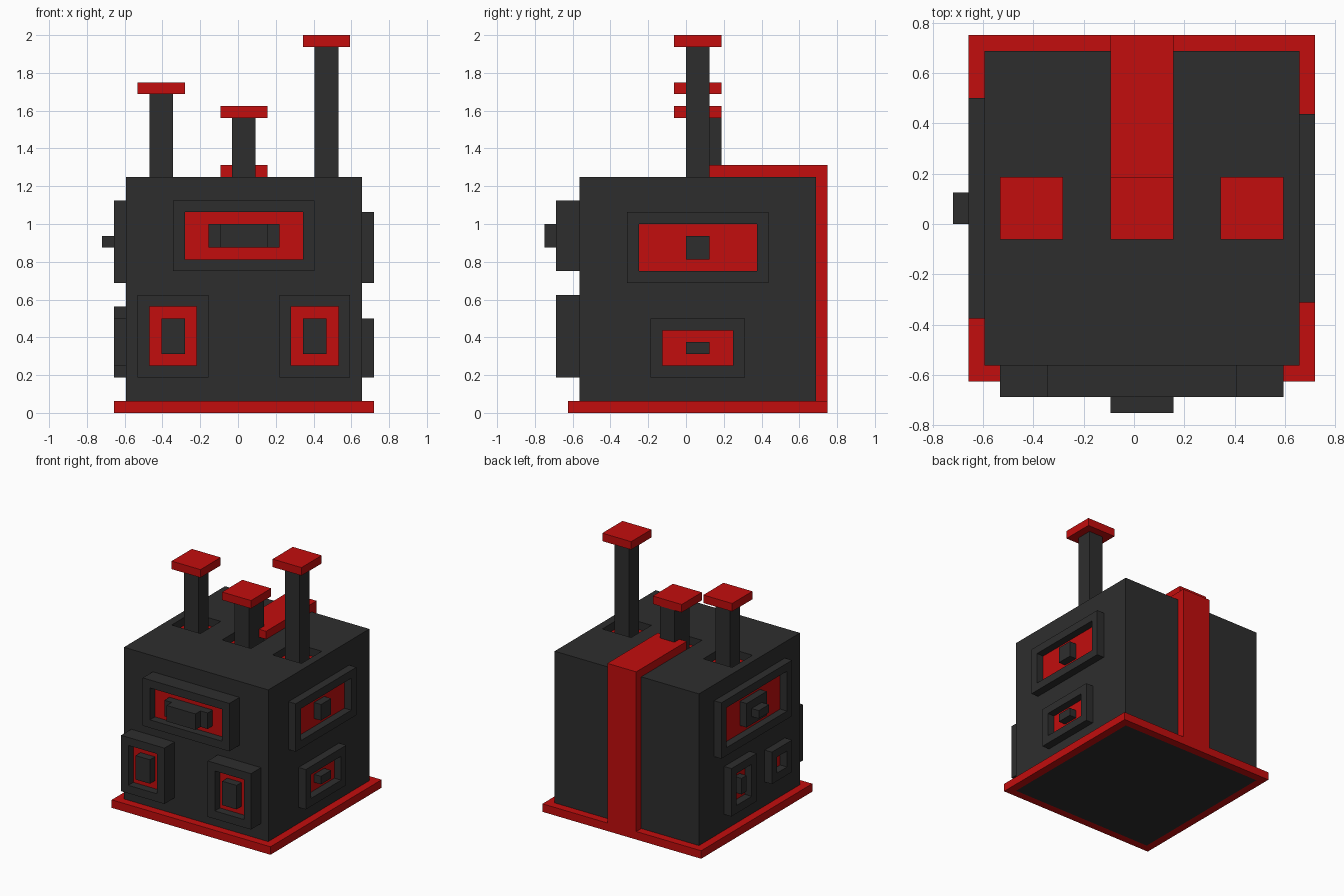
import bpy, bmesh
from mathutils import Vector

cube = bpy.data.objects.get("Cube")
if cube:
    bpy.data.objects.remove(cube, do_unlink=True)

U = 1 / 16                                  # building unit
ORIGIN = Vector((-9.5, -9.0, 0.0))          # corner of the body, in units


def material(name, rgb):
    m = bpy.data.materials.new(name)
    m.use_nodes = True
    m.diffuse_color = (*rgb, 1)
    bsdf = next(n for n in m.node_tree.nodes if n.type == 'BSDF_PRINCIPLED')
    bsdf.inputs["Base Color"].default_value = (*rgb, 1)
    return m


DARK = material("charcoal", (0.027, 0.027, 0.027))
RED = material("red", (0.54, 0.004, 0.004))


def box_mesh(lo, hi):
    """Box between two corners given in units."""
    lo, hi = Vector(lo), Vector(hi)
    bm = bmesh.new()
    bmesh.ops.create_cube(bm, size=1)
    for v in bm.verts:
        v.co = (lo + hi) / 2 + Vector(a * b for a, b in zip(v.co, hi - lo))
    return bm


def finish(name, bm, *mats):
    bmesh.ops.recalc_face_normals(bm, faces=bm.faces)
    centre = sum((v.co for v in bm.verts), Vector()) / len(bm.verts)
    for v in bm.verts:
        v.co = (v.co - centre) * U
    me = bpy.data.meshes.new(name)
    bm.to_mesh(me)
    bm.free()
    for m in mats:
        me.materials.append(m)
    ob = bpy.data.objects.new(name, me)
    ob.location = (centre + ORIGIN) * U
    bpy.context.collection.objects.link(ob)
    return ob


def box(name, lo, hi, mat=DARK):
    return finish(name, box_mesh(lo, hi), mat)


def sink(bm, faces, depth):
    """Push faces inward and give the floors the second material."""
    faces = list(faces)
    bm.normal_update()
    normal = faces[0].normal.copy()
    floors = bmesh.ops.extrude_discrete_faces(bm, faces=faces)["faces"]
    for f in floors:
        f.material_index = 1
        for v in f.verts:
            v.co -= normal * depth


def facing(bm, direction):
    bm.normal_update()
    return [f for f in bm.faces if f.normal.dot(Vector(direction)) > 0.9]


def frame(name, lo, hi, direction, depth=0.95):
    """Window frame: one unit wide rim around a red recessed pane."""
    bm = box_mesh(lo, hi)
    pane = facing(bm, direction)
    bmesh.ops.inset_individual(bm, faces=pane, thickness=1, use_even_offset=True)
    sink(bm, pane, depth)
    finish(name, bm, DARK, RED)


# Body with three square pits in the roof
bm = box_mesh((0, 0, 0.5), (20, 20, 20))
cuts = [((x, 0, 0), (1, 0, 0)) for x in (1, 5, 8, 12, 15, 19)]
cuts += [((0, y, 0), (0, 1, 0)) for y in (8, 12)]
for co, no in cuts:
    bmesh.ops.bisect_plane(bm, geom=bm.verts[:] + bm.edges[:] + bm.faces[:],
                           plane_co=co, plane_no=no)
pits = [f for f in facing(bm, (0, 0, 1))
        if abs(f.calc_center_median().y - 10) < 1
        and any(abs(f.calc_center_median().x - x) < 0.6 for x in (3, 10, 17))]
sink(bm, pits, 1)
bmesh.ops.dissolve_limit(bm, angle_limit=0.01, verts=bm.verts, edges=bm.edges,
                         delimit={'MATERIAL'})
finish("body", bm, DARK, RED)

# Base slab: red rim with a dark underside
bm = box_mesh((-1, -1, 0), (21, 21, 1))
under = facing(bm, (0, 0, -1))
bmesh.ops.inset_individual(bm, faces=under, thickness=1, use_even_offset=True)
under[0].material_index = 1
finish("base", bm, RED, DARK)

# Strap up the back and over the roof
bm = bmesh.new()
profile = [(20, 1), (21, 1), (21, 21), (11, 21), (11, 20), (20, 20)]
face = bm.faces.new([bm.verts.new((8, y, z)) for y, z in profile])
side = bmesh.ops.extrude_face_region(bm, geom=[face])["geom"]
bmesh.ops.translate(bm, vec=(4, 0, 0),
                    verts=[g for g in side if isinstance(g, bmesh.types.BMVert)])
finish("back_strap", bm, RED)

# Chimneys with flat caps
for label, x, back, top in (("right", 3, 11, 27), ("middle", 10, 12, 25), ("left", 17, 11, 31)):
    box(f"{label}_chimney", (x - 1, 9, 19), (x + 1, back, top))
    box(f"{label}_chimney_cap", (x - 2, 8, top), (x + 2, 12, top + 1), RED)

# Front windows
FRONT, LEFT, RIGHT = (0, -1, 0), (1, 0, 0), (-1, 0, 0)
frame("front_upper_frame", (4, -2, 12), (16, 0, 18), FRONT, 1)
box("front_upper_block", (7, -2, 14), (13, -1, 16))
box("front_upper_latch", (8, -3, 14), (12, -2, 16))
for label, x in (("right", 1), ("left", 13)):
    frame(f"front_{label}_frame", (x, -2, 3), (x + 6, 0, 10), FRONT, 1)
    box(f"front_{label}_block", (x + 2, -2, 5), (x + 4, -1, 8))

# Left side windows
frame("left_upper_frame", (20, 4, 11), (21, 16, 17), LEFT)
box("left_upper_block", (20, 9, 13), (21, 11, 15))
frame("left_lower_frame", (20, 6, 3), (21, 14, 8), LEFT)
box("left_lower_block", (20, 9, 5), (21, 11, 6))

# Right side windows
frame("right_upper_frame", (-1, 3, 11), (0, 17, 18), RIGHT)
box("right_upper_block", (-1, 8, 13), (0, 12, 16))
box("right_upper_pin", (-2, 9, 14), (-1, 11, 15))
frame("right_rear_frame", (-1, 10, 3), (0, 15, 9), RIGHT)
box("right_rear_block", (-1, 12, 5), (0, 13, 7))
frame("right_front_frame", (-1, 3, 4), (0, 7, 8), RIGHT)
